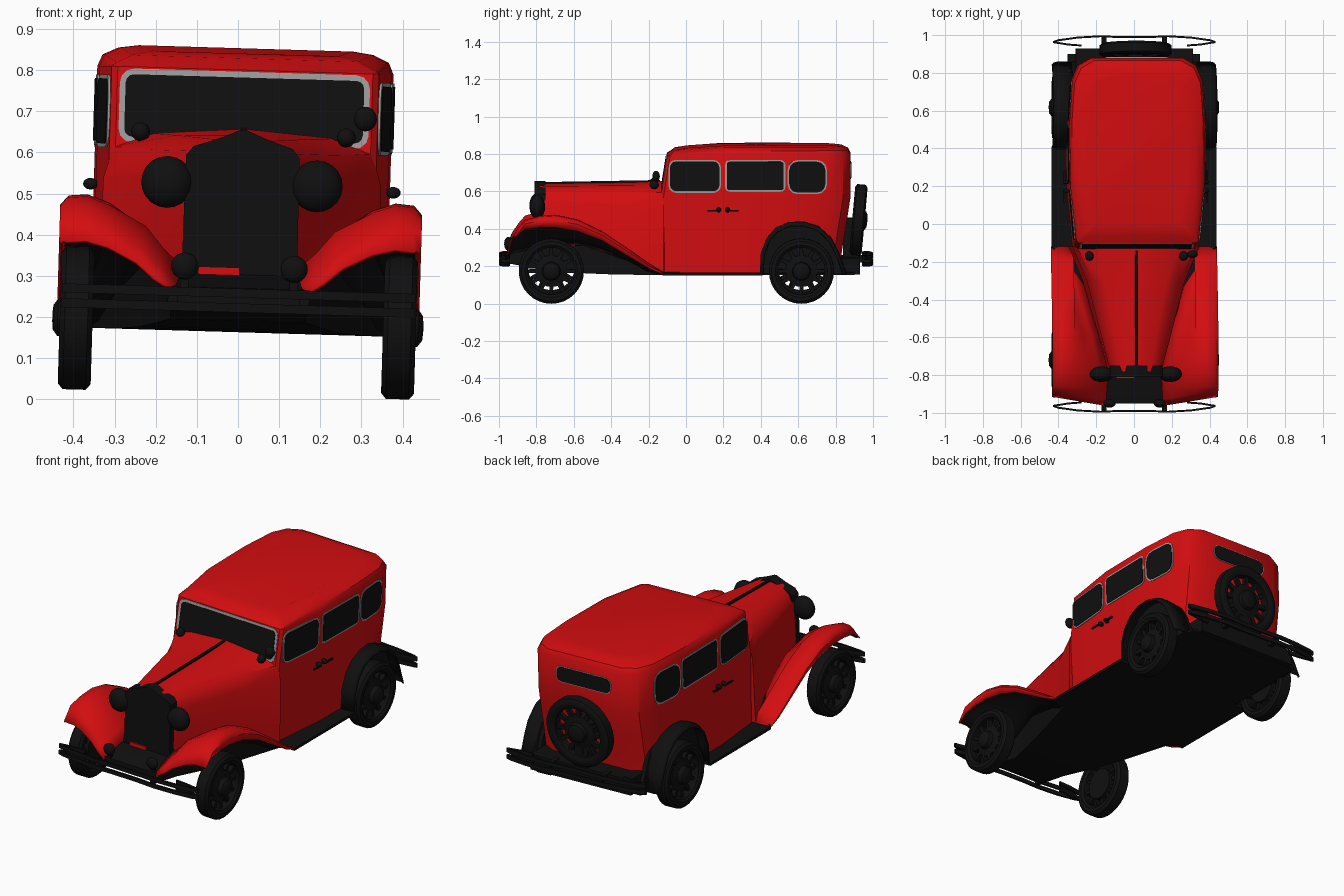
import bpy, bmesh, math
from mathutils import Matrix, Vector

if "Cube" in bpy.data.objects:
    bpy.data.objects.remove(bpy.data.objects["Cube"])


def paint(name, rgb):
    m = bpy.data.materials.new(name)
    m.diffuse_color = (*rgb, 1)
    m.use_nodes = True
    m.node_tree.nodes["Principled BSDF"].inputs["Base Color"].default_value = m.diffuse_color
    return m


RED = paint("red_paint", (0.65, 0.004, 0.005))
BLACK = paint("black_paint", (0.005, 0.005, 0.005))
GREY = paint("grey_trim", (0.33, 0.33, 0.33))

# The car leans slightly to its right
PIVOT = Vector((0, 0, 0.2))
LEAN = Matrix.Translation(PIVOT) @ Matrix.Rotation(0.03, 4, 'Y') @ Matrix.Translation(-PIVOT)


def finish(name, bm, mats, angle=35):
    me = bpy.data.meshes.new(name)
    bm.to_mesh(me)
    bm.free()
    me.transform(LEAN)
    for m in mats:
        me.materials.append(m)
    me.shade_smooth()
    me.set_sharp_from_angle(angle=math.radians(angle))
    ob = bpy.data.objects.new(name, me)
    bpy.context.collection.objects.link(ob)
    return ob


def add_loft(bm, rings, closed=True, loop=False):
    """Skin a list of equal-length rings; closed rings get end caps unless looped."""
    vs = [[bm.verts.new(p) for p in r] for r in rings]
    n = len(vs[0])
    pairs = list(zip(vs, vs[1:])) + ([(vs[-1], vs[0])] if loop else [])
    faces = [bm.faces.new((a[i], a[(i + 1) % n], b[(i + 1) % n], b[i]))
             for a, b in pairs for i in range(n if closed else n - 1)]
    if closed and not loop:
        faces += [bm.faces.new(vs[0]), bm.faces.new(vs[-1])]
    bmesh.ops.recalc_face_normals(bm, faces=faces)
    return faces


def loft(name, rings, mat, angle=35):
    bm = bmesh.new()
    add_loft(bm, rings)
    return finish(name, bm, [mat], angle)


def box(name, x0, x1, y0, y1, z0, z1, mat):
    return loft(name, [[(x0, y, z0), (x1, y, z0), (x1, y, z1), (x0, y, z1)] for y in (y0, y1)], mat)


def ball(name, c, r, mat):
    bm = bmesh.new()
    bmesh.ops.create_uvsphere(bm, u_segments=16, v_segments=10, radius=1,
                              matrix=Matrix.Translation(c) @ Matrix.Diagonal((*r, 1)))
    return finish(name, bm, [mat], 60)


def sheet(name, rings, mats, thick):
    """Open curved panel with its top side facing up and a lining beneath."""
    bm = bmesh.new()
    faces = add_loft(bm, rings, closed=False)
    bm.normal_update()
    if sum(f.normal.z * f.calc_area() for f in faces) < 0:
        bmesh.ops.reverse_faces(bm, faces=faces)
    ob = finish(name, bm, mats, 50)
    mod = ob.modifiers.new("lining", 'SOLIDIFY')
    mod.thickness, mod.offset = thick, -1
    mod.material_offset = len(mats) - 1
    return ob


def mirrored(half):
    return half + [(-x, y, z) for x, y, z in reversed(half)]


# Cabin: stacked plan outlines
def outline(z, y0, y1, d):
    half = [(0.31, y0), (0.325, y0 + 0.015), (0.355, 0.2), (0.36, 0.53),
            (0.345, y1 - 0.12), (0.31, y1 - 0.04), (0.24, y1)]
    drop = lambda y: 0.02 * min(1, max(0, (0.2 - y) / 0.3)) if z > 0.81 else 0
    return mirrored([(x - d, y, z - drop(y)) for x, y in half])


loft("cabin", [outline(*a) for a in (
    (0.17, -0.13, 0.82, 0), (0.30, -0.13, 0.835, 0), (0.45, -0.135, 0.86, 0),
    (0.58, -0.135, 0.88, 0), (0.80, -0.10, 0.88, 0), (0.828, -0.085, 0.866, 0.012),
    (0.846, -0.06, 0.83, 0.05), (0.853, 0.0, 0.78, 0.10))], RED)

# Hood and cowl
loft("hood", [mirrored([(x, y, z) for x, z in pts]) for y, pts in (
    (-0.78, [(0.14, 0.26), (0.135, 0.55), (0.115, 0.60), (0.07, 0.63), (0.01, 0.642)]),
    (-0.30, [(0.275, 0.18), (0.26, 0.53), (0.225, 0.60), (0.16, 0.637), (0.01, 0.648)]),
    (-0.12, [(0.345, 0.17), (0.337, 0.53), (0.315, 0.605), (0.22, 0.64), (0.01, 0.656)]))], RED)
loft("hood_hinge", [[(-0.007, y, z - 0.02), (0.007, y, z - 0.02), (0.007, y, z), (-0.007, y, z)]
                    for y, z in ((-0.77, 0.65), (-0.14, 0.661))], BLACK)


# Windows: thin plates wrapped onto the cabin walls
def rounded(a0, a1, b0, b1, r):
    pts = []
    for k, (ca, cb) in enumerate(((a1 - r, b1 - r), (a0 + r, b1 - r), (a0 + r, b0 + r), (a1 - r, b0 + r))):
        for j in range(4):
            t = math.pi / 2 * (k + j / 3)
            pts.append((ca + r * math.cos(t), cb + r * math.sin(t)))
    return pts


def wall_x(y):
    knots = ((-0.12, 0.3265), (0.2, 0.355), (0.53, 0.36), (0.76, 0.345))
    for (ya, xa), (yb, xb) in zip(knots, knots[1:]):
        if y <= yb:
            break
    return xa + (xb - xa) * (y - ya) / (yb - ya)


def window(name, rect, r, trim, place):
    a0, a1, b0, b1 = rect
    for part, g, off, mat in (("frame", trim, 0.003, GREY), ("glass", 0, 0.0055, BLACK)):
        pts = rounded(a0 - g, a1 + g, b0 - g, b1 + g, r + g)
        loft(f"{name}_{part}", [[place(a, b, o) for a, b in pts] for o in (-0.003, off)], mat)


for s, side in ((1, "right"), (-1, "left")):
    for name, rect, r in (("front_window", (-0.085, 0.178, 0.612, 0.77), 0.03),
                          ("middle_window", (0.218, 0.522, 0.618, 0.77), 0.015),
                          ("rear_window", (0.552, 0.745, 0.605, 0.77), 0.045)):
        window(f"{side}_{name}", rect, r, 0.009, lambda a, b, o: (s * (wall_x(a) + o), a, b))
window("windshield", (-0.29, 0.29, 0.63, 0.782), 0.02, 0.014,
       lambda a, b, o: (a, -0.135 + 0.035 * (b - 0.58) / 0.22 - o, b))
window("back_window", (-0.165, 0.165, 0.675, 0.755), 0.03, 0.004, lambda a, b, o: (a, 0.88 + o, b))

# Radiator shell with pointed crest and a red apron
loft("radiator", [mirrored([(x, y, z) for x, z in (
    (0.12, 0.24), (0.15, 0.27), (0.14, 0.34), (0.138, 0.59), (0.12, 0.612), (0.06, 0.632), (0.006, 0.655))])
    for y in (-0.81, -0.75)], BLACK)
box("apron", -0.10, 0.0, -0.818, -0.809, 0.262, 0.32, RED)

# Chassis, floor and tail tank
loft("chassis", [[(-x, y, b), (x, y, b), (x, y, t), (-x, y, t)] for y, x, b, t in (
    (-0.95, 0.165, 0.22, 0.27), (-0.78, 0.165, 0.19, 0.31), (-0.55, 0.235, 0.17, 0.32),
    (-0.40, 0.28, 0.165, 0.27), (-0.13, 0.36, 0.163, 0.175))], BLACK)
box("floor", -0.35, 0.35, -0.14, 0.90, 0.163, 0.178, BLACK)
box("tail_tank", -0.31, 0.31, 0.80, 0.93, 0.165, 0.25, BLACK)


# Wheels: built round the x axis, outer face on +x
def wheel(name, c, scale=1.0, turn=Matrix.Identity(4)):
    bm = bmesh.new()

    def lathe(prof, n, loop):
        rings = [[(x, r * math.cos(2 * math.pi * i / n), r * math.sin(2 * math.pi * i / n))
                  for i in range(n)] for x, r in prof]
        add_loft(bm, rings, True, loop)
    lathe([(-0.03, 0.126), (-0.04, 0.14), (-0.04, 0.16), (-0.028, 0.174), (0.028, 0.174),
           (0.04, 0.16), (0.04, 0.14), (0.03, 0.126)], 32, True)
    lathe([(-0.03, 0.085), (0.01, 0.085), (0.02, 0.05), (0.045, 0.045), (0.056, 0.03), (0.058, 0.01)], 20, False)
    for i in range(12):
        rot = Matrix.Rotation(math.tau * i / 12, 4, 'X')
        add_loft(bm, [[rot @ Vector((x, y, z)) for x, y in ((-0.015, -w), (0.012, -w), (0.012, w), (-0.015, w))]
                      for z, w in ((0.07, 0.011), (0.13, 0.009))])
    bmesh.ops.transform(bm, verts=bm.verts, matrix=Matrix.Translation(c) @ turn @ Matrix.Scale(scale, 4))
    finish(name, bm, [BLACK])


wheel("spare_wheel", (0, 0.922, 0.447), 1.1,
      Matrix.Rotation(-0.09, 4, 'X') @ Matrix.Rotation(math.pi / 2, 4, 'Z') @ Matrix.Diagonal((0.75, 1, 1, 1)))
box("spare_bracket", -0.04, 0.04, 0.84, 0.92, 0.22, 0.46, BLACK)

# Front wing stations: y, crest z, outer lip z, inner z, inner x
WING = ((-0.955, 0.375, 0.365, 0.26, 0.16), (-0.92, 0.425, 0.395, 0.28, 0.15), (-0.86, 0.46, 0.41, 0.30, 0.145),
        (-0.78, 0.482, 0.42, 0.32, 0.14), (-0.70, 0.487, 0.42, 0.33, 0.16), (-0.58, 0.462, 0.40, 0.33, 0.19),
        (-0.45, 0.40, 0.35, 0.30, 0.23), (-0.30, 0.30, 0.26, 0.23, 0.27), (-0.20, 0.23, 0.20, 0.18, 0.30),
        (-0.12, 0.18, 0.168, 0.172, 0.34))
ARCH = ((0.395, 0.17), (0.40, 0.28), (0.43, 0.36), (0.48, 0.418), (0.55, 0.448), (0.63, 0.45),
        (0.71, 0.425), (0.78, 0.36), (0.82, 0.28), (0.86, 0.17))
for s, side in ((1, "right"), (-1, "left")):
    wheel(f"{side}_front_wheel", (s * 0.393, -0.72, 0.186), 1, Matrix.Diagonal((s, 1, 1, 1)))
    wheel(f"{side}_rear_wheel", (s * 0.393, 0.617, 0.186), 1, Matrix.Diagonal((s, 1, 1, 1)))
    rings = []
    for i, (y, zt, zo, zi, xi) in enumerate(WING):
        h = zt - zi
        sec = [(0.435, zo), (0.44, zt - 0.4 * (zt - zo)), (0.42, zt - 0.004), (0.375, zt), (0.32, zt - 0.12 * h),
               (xi + 0.09, zt - 0.42 * h), (xi + 0.045, zt - 0.75 * h), (xi, zi)]
        # the nose is swept back toward the outside
        rings.append([(s * x, y + (0.04 * (x - 0.2) / 0.24 if i < 2 else 0), z) for x, z in sec])
    sheet(f"{side}_front_wing", rings, [RED, BLACK], 0.01)
    # Rear wing: arch strip with a rounded outer edge, plus dark wheel well
    sheet(f"{side}_rear_wing", [[(s * x, 0.62 + (y - 0.62) * k, 0.17 + (z - 0.17) * k) for y, z in ARCH]
                                for x, k in ((0.33, 1), (0.405, 1), (0.425, 0.98), (0.435, 0.93))], [BLACK], 0.008)
    loft(f"{side}_wheel_well", [[(s * x, y, z) for y, z in ARCH] for x in (0.31, 0.366)], BLACK)
    box(f"{side}_running_board", *sorted((s * 0.33, s * 0.437)), -0.125, 0.41, 0.163, 0.178, BLACK)
    # Lamps
    ball(f"{side}_headlight", (s * 0.182, -0.795, 0.523), (0.063, 0.042, 0.063), BLACK)
    ball(f"{side}_fog_lamp", (s * 0.133, -0.95, 0.32), (0.033, 0.022, 0.033), BLACK)
    box(f"{side}_fog_lamp_post", s * 0.133 - 0.01, s * 0.133 + 0.01, -0.95, -0.93, 0.24, 0.32, BLACK)
    ball(f"{side}_cowl_lamp", (s * 0.25, -0.17, 0.643), (0.023, 0.025, 0.023), BLACK)
    # Door handles
    for k, y in (("front", 0.175), ("rear", 0.222)):
        ball(f"{side}_{k}_handle_knob", (s * 0.368, y, 0.513), (0.018, 0.012, 0.014), BLACK)
        d = -0.03 if k == "front" else 0.03
        box(f"{side}_{k}_handle", *sorted((s * 0.372, s * 0.382)), *sorted((y, y + 2 * d)), 0.505, 0.513, BLACK)
box("headlight_bar", -0.18, 0.18, -0.80, -0.785, 0.515, 0.53, BLACK)
ball("side_mirror", (0.295, -0.16, 0.69), (0.028, 0.02, 0.03), BLACK)

# Bumpers: two bowed bars each, ends hooked inward
PATH = [(0.28, 0.945), (0.35, 0.95), (0.43, 0.963), (0.40, 0.973), (0.30, 0.987), (0.18, 0.994), (0.07, 0.989)]
PATH = PATH + [(-x, y) for x, y in reversed(PATH)]
for s, end in ((-1, "front"), (1, "rear")):
    for k, z in (("upper", 0.258), ("lower", 0.222)):
        loft(f"{end}_{k}_bumper", [[(x, s * (y + dy), z + dz) for dy, dz in (
            (-0.005, -0.011), (0.005, -0.011), (0.005, 0.011), (-0.005, 0.011))] for x, y in PATH], BLACK)
    for x in (-0.16, 0.16):
        box(f"{end}_bumper_bracket", x - 0.012, x + 0.012, *sorted((s * 0.90, s * 0.99)), 0.225, 0.255, BLACK)
